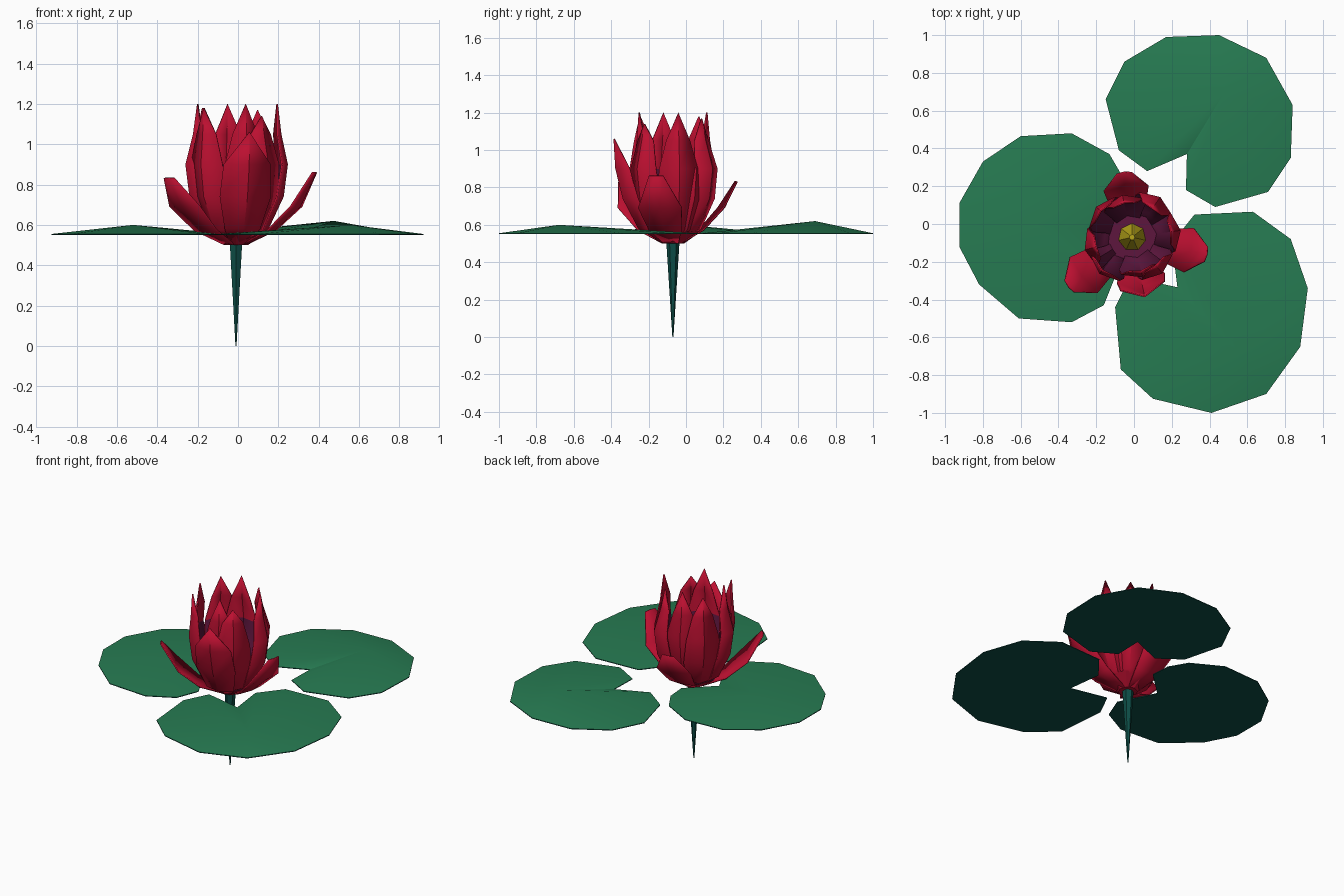
import bpy, bmesh, math
from mathutils import Vector

if "Cube" in bpy.data.objects:
    bpy.data.objects.remove(bpy.data.objects["Cube"])

CX, CY = -0.01, -0.07          # flower axis


def mat(name, rgb):
    m = bpy.data.materials.new(name)
    m.diffuse_color = (*rgb, 1)
    m.use_nodes = True
    m.node_tree.nodes["Principled BSDF"].inputs["Base Color"].default_value = m.diffuse_color
    return m


RED = mat("petal red", (0.50, 0.005, 0.030))
PURPLE = mat("petal base purple", (0.11, 0.008, 0.048))
GREEN = mat("pad green", (0.020, 0.200, 0.085))
TEAL = mat("stem dark teal", (0.004, 0.075, 0.062))
YELLOW = mat("stamen yellow", (0.48, 0.38, 0.010))


def finish(name, bm, mats, smooth=None):
    me = bpy.data.meshes.new(name)
    bm.to_mesh(me)
    bm.free()
    ob = bpy.data.objects.new(name, me)
    bpy.context.collection.objects.link(ob)
    for m in mats:
        me.materials.append(m)
    if smooth:
        bpy.ops.object.select_all(action='DESELECT')
        ob.select_set(True)
        bpy.context.view_layer.objects.active = ob
        bpy.ops.object.shade_smooth_by_angle(angle=math.radians(smooth))
    return ob


def petal(name, deg, rows, cup, purple_rows):
    """Cupped strip of three points per row (radius, height, half width)."""
    a = math.radians(deg)
    out, tan = Vector((math.cos(a), math.sin(a), 0)), Vector((-math.sin(a), math.cos(a), 0))
    bm = bmesh.new()
    grid = []
    for r, z, w in rows:
        cols = (-1, 0, 1) if w else (0,)
        grid.append([bm.verts.new(Vector((CX, CY, z)) + out * (r - cup * c * c * w) + tan * c * w)
                     for c in cols])
    for i, (lo, hi) in enumerate(zip(grid, grid[1:])):
        for c in (0, 1):
            quad = [lo[c], lo[c + 1]] + ([hi[c + 1], hi[c]] if len(hi) == 3 else [hi[0]])
            bm.faces.new(quad).material_index = 0 if i < purple_rows else 2
    # slot + 1 is used for the inner side of the petal
    ob = finish(name, bm, [RED, PURPLE, RED, RED], 35)
    s = ob.modifiers.new("thickness", 'SOLIDIFY')
    s.thickness, s.offset, s.material_offset = 0.008, -1, 1


# Upright petals: angle, tip radius, tip height, belly radius
upright = [(195, 0.20, 1.20, 0.26), (140, 0.22, 1.18, 0.25), (103, 0.19, 1.20, 0.23),
           (55, 0.19, 1.17, 0.26), (8, 0.21, 1.20, 0.26), (-50, 0.20, 1.14, 0.25),
           (-75, 0.19, 1.20, 0.22), (228, 0.24, 1.18, 0.26)]
for n, (deg, rt, zt, b) in enumerate(upright):
    petal(f"upright_petal_{n + 1}", deg,
          [(0.04, 0.50, 0.03), (b * 0.62, 0.575, 0.075), (b * 0.92, 0.74, 0.115),
           (b, 0.90, 0.105), (b * 0.35 + rt * 0.65, 1.05, 0.065), (rt, zt, 0)], 0.4, 3)

# Larger front petal outside the ring
petal("front_petal", -78, [(0.05, 0.50, 0.04), (0.19, 0.58, 0.09), (0.275, 0.74, 0.13),
                           (0.315, 0.90, 0.12), (0.325, 1.06, 0)], 0.4, 0)

# Open petals with blunt tips: angle, reach, tip height
for n, (deg, r, z) in enumerate([(218, 0.43, 0.83), (-13, 0.41, 0.86), (97, 0.35, 0.83)]):
    petal(f"open_petal_{n + 1}", deg,
          [(0.05, 0.50, 0.04), (r * 0.48, 0.57, 0.09), (r * 0.8, 0.69, 0.12), (r, z, 0.04)], 0.15, 0)


def cone(name, r1, r2, z1, z2, sides, mats, rot=0.0):
    bm = bmesh.new()
    bmesh.ops.create_cone(bm, cap_ends=True, segments=sides, radius1=r1, radius2=r2, depth=z2 - z1)
    bmesh.ops.translate(bm, verts=bm.verts, vec=(CX, CY, (z1 + z2) / 2))
    if len(mats) > 1:
        for f in bm.faces:
            f.material_index = 1 if f.normal.z > 0.9 else 0
    return finish(name, bm, mats)


# Flower base, stamens and stem
cone("flower_base", 0.06, 0.15, 0.50, 0.565, 8, [RED, PURPLE])
cone("stamens", 0.075, 0.015, 0.56, 0.76, 7, [YELLOW])
cone("stem", 0.003, 0.036, 0.0, 0.52, 6, [TEAL])


def pad(name, outline, apex):
    """Low notched cone with a flat dark underside."""
    bm = bmesh.new()
    ring = [bm.verts.new((x, y, 0.555)) for x, y in outline]
    low = [bm.verts.new((x, y, 0.550)) for x, y in outline]
    top = bm.verts.new(apex)
    k = len(ring)
    for i in range(k):
        j = (i + 1) % k
        bm.faces.new((ring[i], ring[j], top))
        bm.faces.new((low[i], low[j], ring[j], ring[i])).material_index = 1
    bm.faces.new(low[::-1]).material_index = 1
    finish(name, bm, [GREEN, TEAL], 30)


# Lily pads, outlines run anticlockwise with one notch each
pad("left_pad", [(-0.22, -0.04), (-0.05, 0.12), (-0.06, 0.25), (-0.13, 0.37), (-0.33, 0.48),
                 (-0.60, 0.465), (-0.80, 0.33), (-0.925, 0.11), (-0.925, -0.12), (-0.82, -0.32),
                 (-0.61, -0.50), (-0.33, -0.52), (-0.16, -0.43), (-0.10, -0.28)], (-0.52, 0.0, 0.60))
pad("right_pad", [(0.23, -0.335), (0.20, -0.10), (0.32, 0.05), (0.63, 0.065), (0.83, -0.08),
                  (0.92, -0.34), (0.88, -0.65), (0.70, -0.90), (0.41, -1.0), (0.10, -0.925),
                  (-0.07, -0.77), (-0.10, -0.44), (-0.02, -0.28)], (0.56, -0.68, 0.60))
pad("back_pad", [(0.28, 0.37), (0.07, 0.28), (-0.08, 0.39), (-0.15, 0.66), (-0.05, 0.86),
                 (0.17, 0.99), (0.45, 1.0), (0.70, 0.88), (0.84, 0.63), (0.83, 0.35),
                 (0.71, 0.17), (0.43, 0.09), (0.275, 0.18)][::-1], (0.475, 0.69, 0.62))

# The other two pads: make every face point outwards
for n in ("left_pad", "right_pad", "back_pad"):
    me = bpy.data.objects[n].data
    bm = bmesh.new()
    bm.from_mesh(me)
    bmesh.ops.recalc_face_normals(bm, faces=bm.faces)
    bm.to_mesh(me)
    bm.free()
